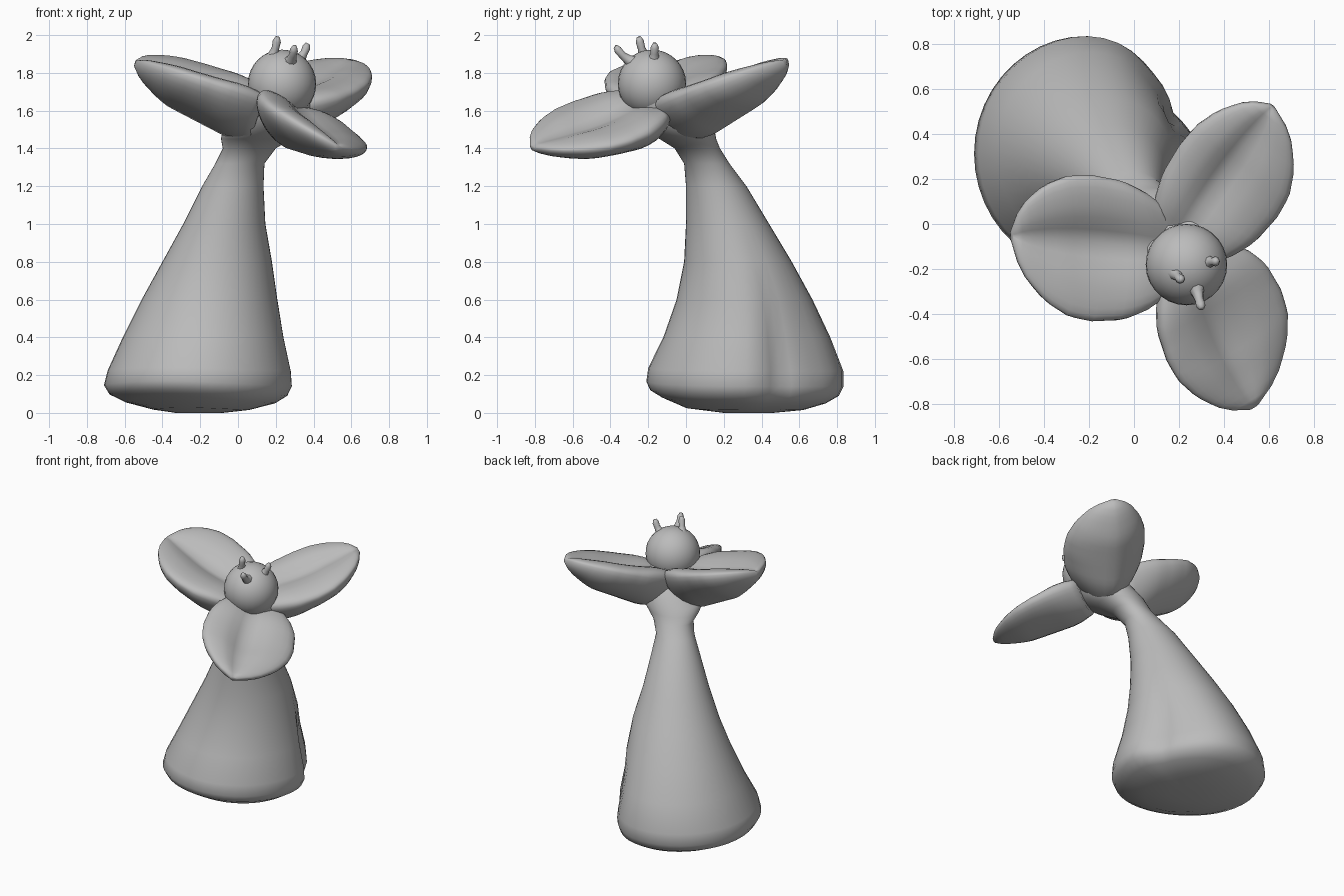
import bpy, bmesh, math
from mathutils import Vector

cube = bpy.data.objects.get("Cube")
if cube:
    bpy.data.objects.remove(cube, do_unlink=True)

clay = bpy.data.materials.new("grey_clay")
clay.use_nodes = True
CLAY_COLOUR = (0.5, 0.5, 0.5, 1)
clay.diffuse_color = CLAY_COLOUR
clay.node_tree.nodes["Principled BSDF"].inputs["Base Color"].default_value = CLAY_COLOUR


def finish(name, bm):
    """Turn a bmesh into a softly shaded clay object."""
    bmesh.ops.recalc_face_normals(bm, faces=bm.faces)
    mesh = bpy.data.meshes.new(name)
    bm.to_mesh(mesh)
    bm.free()
    mesh.materials.append(clay)
    obj = bpy.data.objects.new(name, mesh)
    bpy.context.collection.objects.link(obj)
    bpy.ops.object.select_all(action="DESELECT")
    obj.select_set(True)
    bpy.context.view_layer.objects.active = obj
    bpy.ops.object.shade_smooth_by_angle(angle=math.radians(85))


def loft(name, rings):
    """Skin a list of equal-length point rings and cap both ends."""
    bm = bmesh.new()
    loops = [[bm.verts.new(p) for p in ring] for ring in rings]
    n = len(loops[0])
    for a, b in zip(loops, loops[1:]):
        for i in range(n):
            j = (i + 1) % n
            bm.faces.new((a[i], a[j], b[j], b[i]))
    bm.faces.new(loops[0])
    bm.faces.new(loops[-1])
    finish(name, bm)


def sample(table, u):
    """Interpolate a (position, value) table."""
    for (a, va), (b, vb) in zip(table, table[1:]):
        if u <= b:
            return va + (vb - va) * (u - a) / (b - a)
    return table[-1][1]


# Stem: leaning flared body, each row is height, x range, y range
stem_rows = [
    (0.0, -0.33, -0.08, 0.20, 0.46), (0.015, -0.45, 0.06, 0.0, 0.62),
    (0.05, -0.60, 0.20, -0.13, 0.74), (0.09, -0.68, 0.265, -0.19, 0.81),
    (0.14, -0.71, 0.29, -0.21, 0.835), (0.22, -0.69, 0.285, -0.20, 0.835),
    (0.4, -0.61, 0.245, -0.12, 0.765), (0.6, -0.51, 0.21, -0.05, 0.67),
    (0.8, -0.40, 0.18, -0.01, 0.56), (1.0, -0.29, 0.145, 0.0, 0.44),
    (1.2, -0.19, 0.135, 0.0, 0.32), (1.32, -0.12, 0.14, -0.01, 0.23),
    (1.4, -0.08, 0.2, -0.06, 0.18), (1.45, -0.09, 0.28, -0.14, 0.16),
    (1.5, -0.08, 0.35, -0.23, 0.15), (1.6, 0.0, 0.39, -0.3, 0.1),
    (1.7, 0.06, 0.38, -0.32, 0.01),
]
SIDES = 44
stem_rings = []
for z, x0, x1, y0, y1 in stem_rows:
    fade = math.exp(-((z - 0.28) / 0.32) ** 2)

    def press(t, degrees, width):
        off = (t - math.radians(degrees) + math.pi) % math.tau - math.pi
        return math.exp(-(off / width) ** 2)

    ring = []
    for i in range(SIDES):
        t = math.tau * i / SIDES
        # A flattened flank with a narrow vertical groove
        r = 1 - fade * (0.13 * press(t, 40, 0.45) + 0.1 * press(t, 23, 0.17))
        # The front of the foot is rolled slightly upwards
        roll = 0.045 * max(0, 1 - z / 0.4) * min(1, z / 0.05) * press(t, 250, 1.0)
        ring.append(((x0 + x1) / 2 + r * (x1 - x0) / 2 * math.cos(t),
                     (y0 + y1) / 2 + r * (y1 - y0) / 2 * math.sin(t), z + roll))
    stem_rings.append(ring)
loft("stem", stem_rings)

# Petals: plump cupped leaves with a creased midline and a pointed tip
WIDTH = [(0, 0.62), (0.12, 0.82), (0.25, 0.95), (0.45, 1), (0.6, 0.96),
         (0.75, 0.8), (0.88, 0.55), (0.96, 0.3), (1, 0.08)]


def petal(name, root, tip, left, right, depth):
    root, tip, left, right = map(Vector, (root, tip, left, right))
    mid = root.lerp(tip, 0.45)
    up = (tip - root).cross(left - right).normalized()
    if up.z < 0:
        up = -up
    rings = []
    for k in range(19):
        u = k / 18
        w = sample(WIDTH, u)
        plump = min(1, 0.1 + w)
        above = (0.06 + 0.1 * (1 - u) ** 2) * plump
        below = (depth + 0.03 * (1 - u)) * plump
        ring = []
        for i in range(32):
            t = math.tau * i / 32
            s, v = math.cos(t), math.sin(t)
            arm = (left - mid) if s < 0 else (right - mid)
            height = v * (above if v > 0 else below) + 0.07 * (1 - u) ** 2 * s * s
            if v > 0:
                height -= 0.04 * v * math.sin(math.pi * u) * math.exp(-(s / 0.28) ** 2)
            ring.append(root.lerp(tip, u) + arm * abs(s) * w + up * height)
        rings.append(ring)
    loft(name, rings)


petal("right_petal", (0.12, -0.1, 1.545), (-0.54, -0.05, 1.855),
      (-0.2, 0.22, 1.81), (-0.2, -0.43, 1.74), 0.13)
petal("back_petal", (0.2, -0.03, 1.55), (0.61, 0.52, 1.86),
      (0.205, 0.36, 1.77), (0.64, 0.04, 1.68), 0.13)
petal("front_petal", (0.23, -0.2, 1.53), (0.53, -0.815, 1.405),
      (0.14, -0.61, 1.61), (0.645, -0.29, 1.41), 0.085)

# Head: round centre of the flower
bm = bmesh.new()
bmesh.ops.create_uvsphere(bm, u_segments=28, v_segments=16, radius=0.181)
bmesh.ops.translate(bm, verts=bm.verts, vec=(0.233, -0.18, 1.742))
finish("head", bm)


# Stamens: three small bent stubs with blunt ends
def stamen(name, base, tip):
    base, tip = Vector(base), Vector(tip)
    axis = (tip - base).normalized()
    side = axis.cross(Vector((0, 1, 0))).normalized()
    other = axis.cross(side)
    rings = []
    for u, r in ((0, 0.04), (0.3, 0.027), (0.6, 0.02), (0.85, 0.022), (1, 0.012)):
        centre = base.lerp(tip, u) + Vector((0, 0, -0.015 * math.sin(u * math.pi)))
        rings.append([centre + r * (side * math.cos(a) + other * math.sin(a))
                      for a in (math.tau * i / 8 for i in range(8))])
    loft(name, rings)


stamen("left_stamen", (0.32, -0.17, 1.87), (0.37, -0.165, 1.955))
stamen("right_stamen", (0.18, -0.215, 1.88), (0.21, -0.25, 1.99))
stamen("front_stamen", (0.275, -0.28, 1.86), (0.3, -0.375, 1.94))
